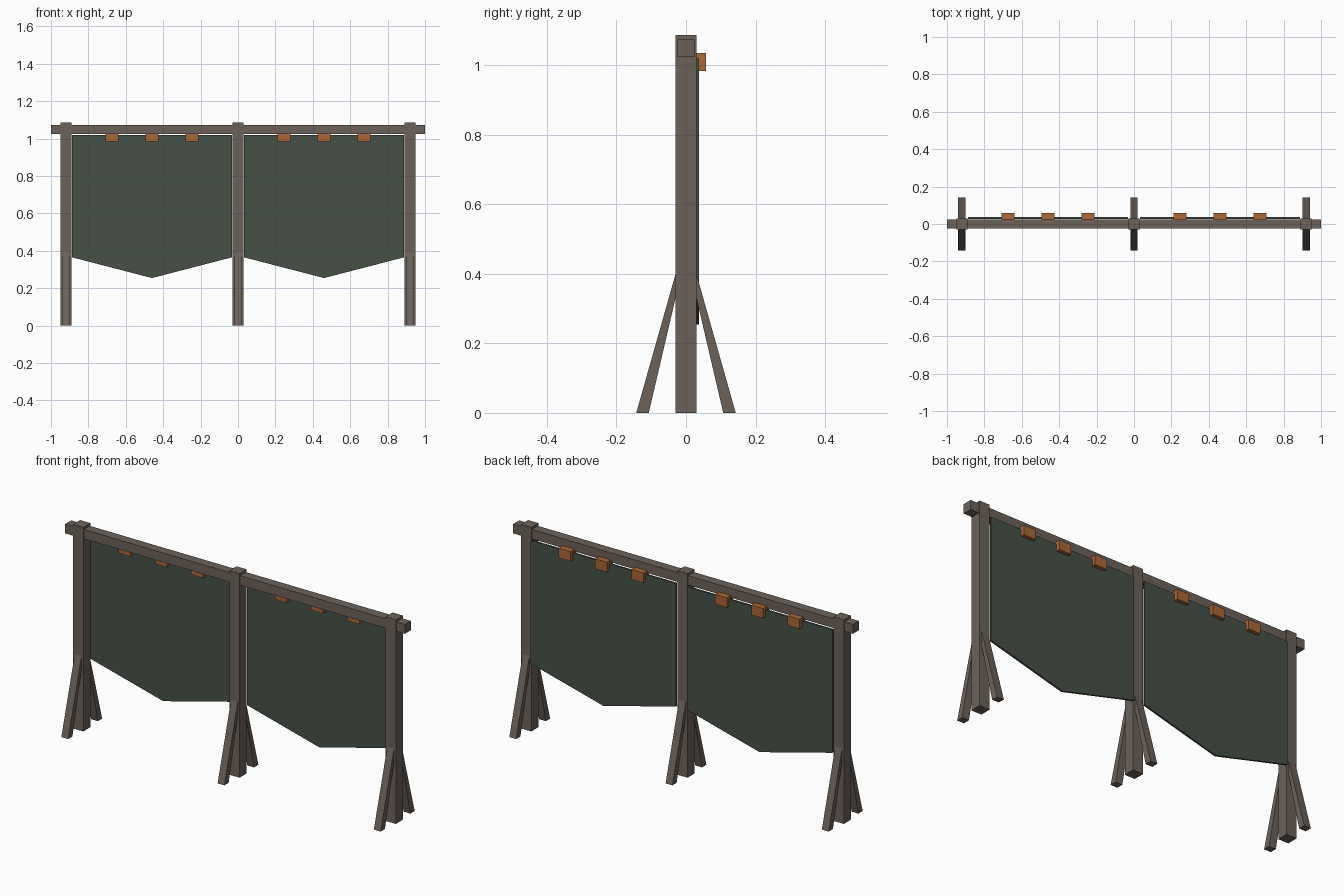
import bpy
import bmesh

if "Cube" in bpy.data.objects:
    bpy.data.objects.remove(bpy.data.objects["Cube"], do_unlink=True)


def material(name, color):
    mat = bpy.data.materials.new(name)
    mat.use_nodes = True
    mat.diffuse_color = (*color, 1)
    mat.node_tree.nodes["Principled BSDF"].inputs["Base Color"].default_value = (*color, 1)
    return mat


wood = material("weathered_wood", (0.150, 0.121, 0.102))
cloth = material("dark_green_panel", (0.062, 0.080, 0.062))
orange = material("orange_clip", (0.40, 0.135, 0.038))


def prism(name, profile, axis, start, end, mat):
    """Extrude a 2D profile along x (profile is y, z) or y (profile is x, z)."""
    bm = bmesh.new()
    points = [(start, a, b) if axis == "x" else (a, start, b) for a, b in profile]
    face = bm.faces.new([bm.verts.new(p) for p in points])
    shift = (end - start, 0, 0) if axis == "x" else (0, end - start, 0)
    extruded = bmesh.ops.extrude_face_region(bm, geom=[face])["geom"]
    moved = [v for v in extruded if isinstance(v, bmesh.types.BMVert)]
    bmesh.ops.translate(bm, verts=moved, vec=shift)
    if len(bm.faces) == len(profile) + 1:
        bm.faces.new([v for v in bm.verts if v not in moved])
    bmesh.ops.recalc_face_normals(bm, faces=bm.faces)
    mesh = bpy.data.meshes.new(name)
    bm.to_mesh(mesh)
    bm.free()
    mesh.materials.append(mat)
    obj = bpy.data.objects.new(name, mesh)
    bpy.context.collection.objects.link(obj)
    return obj


def box(name, x, y, z, mat):
    profile = [(y[0], z[0]), (y[1], z[0]), (y[1], z[1]), (y[0], z[1])]
    return prism(name, profile, "x", x[0], x[1], mat)


# Top rail
box("top_rail", (-1, 1), (-0.025, 0.025), (1.023, 1.073), wood)

# Posts with a slanted brace in front and behind
for label, x in (("right", -0.92), ("middle", 0), ("left", 0.92)):
    box(f"{label}_post", (x - 0.03, x + 0.03), (-0.03, 0.03), (0, 1.086), wood)
    for side, s in (("front", -1), ("back", 1)):
        profile = [(s * 0.143, 0), (s * 0.107, 0), (s * 0.03, 0.33),
                   (s * 0.02, 0.37), (s * 0.02, 0.435)]
        prism(f"{label}_{side}_brace", profile, "x", x - 0.02, x + 0.02, wood)

# Hanging panels with pointed lower edges, and their clips
for label, c in (("right", -0.46), ("left", 0.46)):
    profile = [(c - 0.428, 1.02), (c - 0.428, 0.365), (c, 0.254),
               (c + 0.428, 0.365), (c + 0.428, 1.02)]
    prism(f"{label}_panel", profile, "y", 0.028, 0.038, cloth)
    for i in range(3):
        x = c + (i - 1) * 0.214
        box(f"{label}_clip_{i + 1}", (x - 0.035, x + 0.035),
            (0.008, 0.058), (0.983, 1.035), orange)
